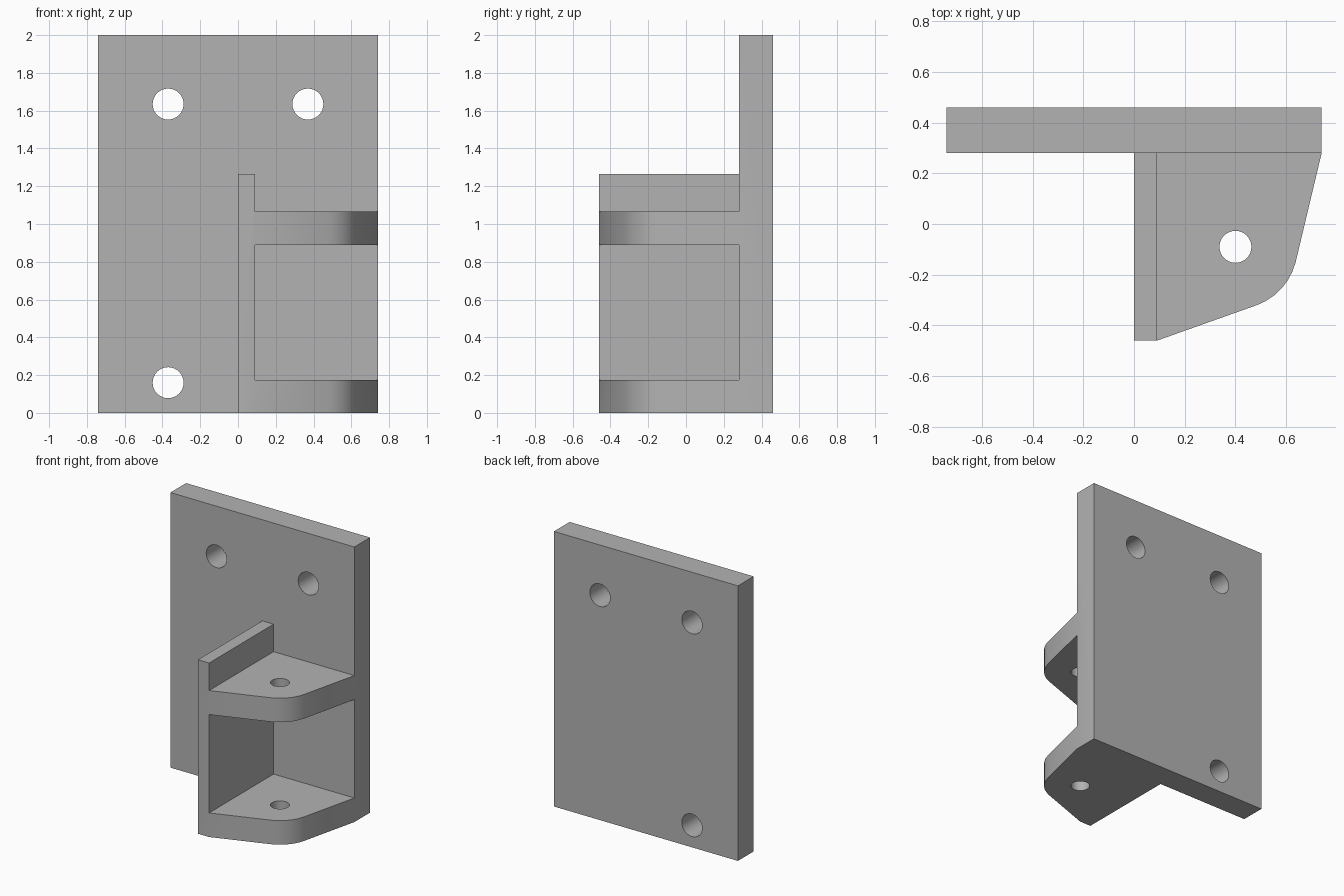
import bpy
import bmesh
import math
from mathutils import Matrix, Vector

default_cube = bpy.data.objects.get("Cube")
if default_cube:
    bpy.data.objects.remove(default_cube, do_unlink=True)

# Main dimensions
HALF_W = 0.74            # plate half width
BACK, FACE = 0.46, 0.28  # plate back and front in y
RIB = 0.09               # rib thickness
SHELF = 0.175            # shelf thickness
PIN = Vector((0.4, -0.09))
NOSE_R = 0.245           # rounded nose, concentric with the pin hole

grey = bpy.data.materials.new("plain grey")
grey.use_nodes = True
grey.diffuse_color = (0.45, 0.45, 0.45, 1)
grey.node_tree.nodes["Principled BSDF"].inputs["Base Color"].default_value = grey.diffuse_color


def finish(name, bm):
    bmesh.ops.recalc_face_normals(bm, faces=bm.faces)
    mesh = bpy.data.meshes.new(name)
    bm.to_mesh(mesh)
    bm.free()
    mesh.materials.append(grey)
    obj = bpy.data.objects.new(name, mesh)
    bpy.context.collection.objects.link(obj)
    return obj


def prism(name, outline, z0, z1):
    """Extrude a plan outline from z0 up to z1."""
    bm = bmesh.new()
    face = bm.faces.new([bm.verts.new((x, y, z0)) for x, y in outline])
    top = bmesh.ops.extrude_face_region(bm, geom=[face])["geom"]
    verts = [v for v in top if isinstance(v, bmesh.types.BMVert)]
    bmesh.ops.translate(bm, verts=verts, vec=(0, 0, z1 - z0))
    return finish(name, bm)


def box(name, x0, x1, y0, y1, z0, z1):
    return prism(name, [(x0, y0), (x1, y0), (x1, y1), (x0, y1)], z0, z1)


def drill(name, centre, radius, depth, axis):
    """Cylinder used as a hole cutter."""
    turn = Matrix.Rotation(math.pi / 2, 4, "X") if axis == "Y" else Matrix()
    bm = bmesh.new()
    bmesh.ops.create_cone(bm, cap_ends=True, segments=32, radius1=radius,
                          radius2=radius, depth=depth,
                          matrix=Matrix.Translation(centre) @ turn)
    obj = finish(name, bm)
    obj.hide_render = True
    return obj


def combine(target, other, operation):
    mod = target.modifiers.new(operation.title(), "BOOLEAN")
    mod.operation = operation
    mod.solver = "EXACT"
    mod.object = other
    bpy.context.view_layer.objects.active = target
    bpy.ops.object.modifier_apply(modifier=mod.name)
    bpy.data.objects.remove(other, do_unlink=True)


# Wall plate and upright rib
bracket = box("mounting_bracket", -HALF_W, HALF_W, FACE, BACK, 0, 2)
combine(bracket, box("rib", 0, RIB, -BACK, FACE, 0, 1.265), "UNION")

# Two tapered shelves with a rounded nose
nose = []
for i in range(7):
    a = math.radians(-70 + i * 56 / 6)
    nose.append(tuple(PIN + NOSE_R * Vector((math.cos(a), math.sin(a)))))
outline = [(RIB, FACE), (RIB, -BACK), *nose, (HALF_W, FACE)]
for z in (0, 0.89):
    combine(bracket, prism("shelf", outline, z, z + SHELF), "UNION")

# Bolt holes through the plate
for x, z in ((-0.37, 1.635), (0.37, 1.635), (-0.37, 0.16)):
    combine(bracket, drill("bolt_hole", (x, 0.37, z), 0.082, 0.4, "Y"), "DIFFERENCE")

# Pin hole through both shelves
combine(bracket, drill("pin_hole", (PIN.x, PIN.y, 0.5), 0.063, 1.5, "Z"), "DIFFERENCE")

# Smooth the curved walls only
bpy.ops.object.select_all(action="DESELECT")
bracket.select_set(True)
bpy.context.view_layer.objects.active = bracket
bpy.ops.object.shade_smooth_by_angle(angle=math.radians(30))
